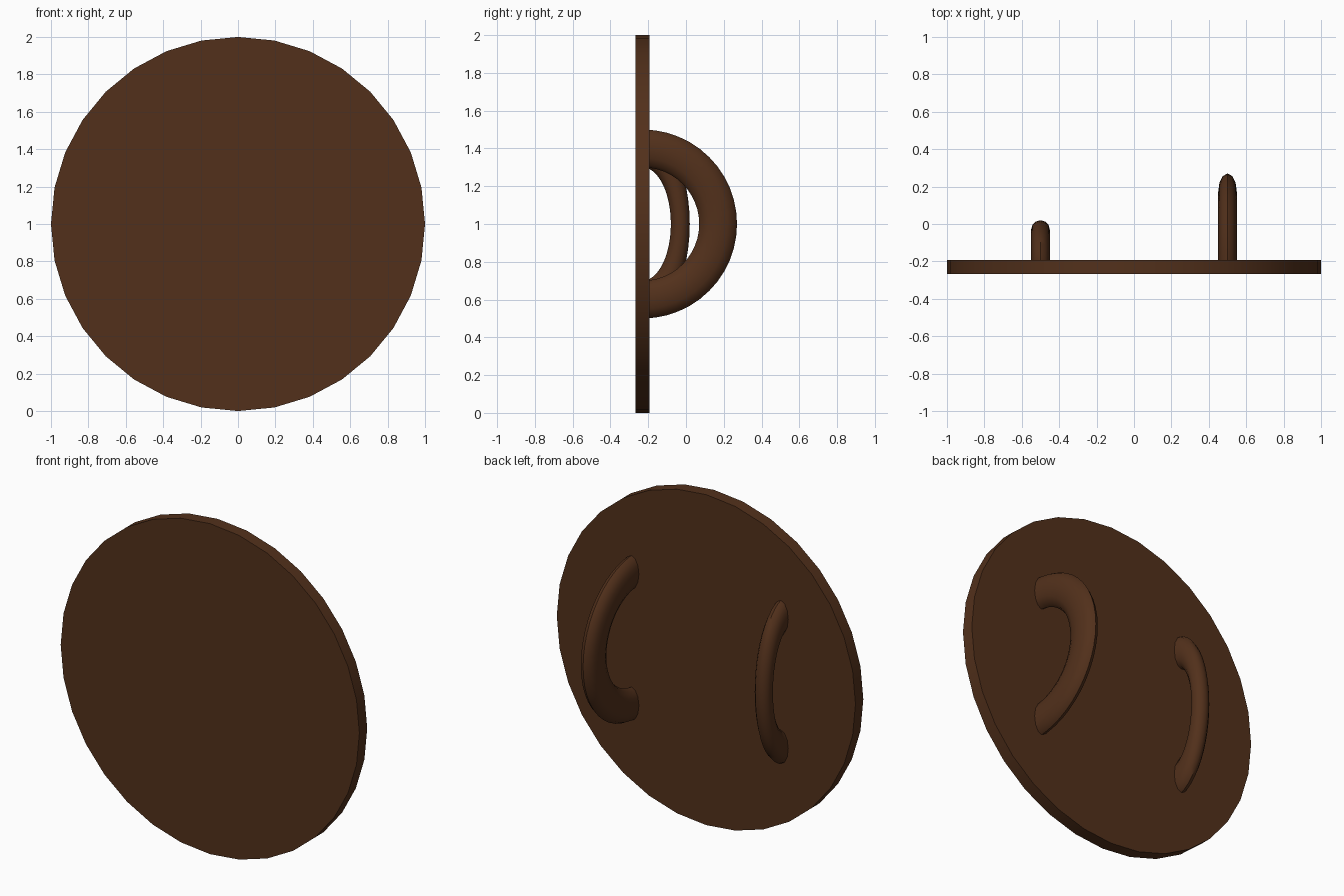
import bpy, bmesh, math
from mathutils import Vector

if "Cube" in bpy.data.objects:
    bpy.data.objects.remove(bpy.data.objects["Cube"])

wood = bpy.data.materials.new("dark_wood")
wood.diffuse_color = (0.085, 0.030, 0.011, 1)
wood.use_nodes = True
wood.node_tree.nodes["Principled BSDF"].inputs["Base Color"].default_value = wood.diffuse_color

Y_MID = -0.23      # mid-plane of the board
Z_MID = 1.0


def finish(name, bm):
    bmesh.ops.recalc_face_normals(bm, faces=bm.faces)
    me = bpy.data.meshes.new(name)
    bm.to_mesh(me)
    bm.free()
    ob = bpy.data.objects.new(name, me)
    bpy.context.collection.objects.link(ob)
    me.materials.append(wood)
    bpy.ops.object.select_all(action='DESELECT')
    ob.select_set(True)
    bpy.context.view_layer.objects.active = ob
    bpy.ops.object.shade_smooth_by_angle(angle=math.radians(40))
    return ob


# Round board: 32-sided disc facing -y
bm = bmesh.new()
bmesh.ops.create_cone(bm, cap_ends=True, segments=32, radius1=1, radius2=1, depth=0.075)
for v in bm.verts:
    x, y, z = v.co
    v.co = Vector((x, Y_MID + z, Z_MID + y))
finish("shield_board", bm)


# Half-ring handle: a torus flattened in x, with its reach in y scaled
def handle(name, x0, reach, steps=24, sides=12):
    bm = bmesh.new()
    rings = []
    for i in range(steps + 1):
        a = math.pi * i / steps - math.pi / 2
        ring = []
        for j in range(sides):
            b = 2 * math.pi * j / sides
            r = 0.4 + 0.1 * math.cos(b)
            ring.append(bm.verts.new((x0 + 0.05 * math.sin(b),
                                      Y_MID + reach * r * math.cos(a),
                                      Z_MID + r * math.sin(a))))
        rings.append(ring)
    for p, q in zip(rings, rings[1:]):
        for j in range(sides):
            k = (j + 1) % sides
            bm.faces.new((p[j], p[k], q[k], q[j]))
    bm.faces.new(rings[0])
    bm.faces.new(rings[-1])
    finish(name, bm)


handle("arm_loop", 0.5, 1.0)
handle("hand_grip", -0.5, 0.5)
